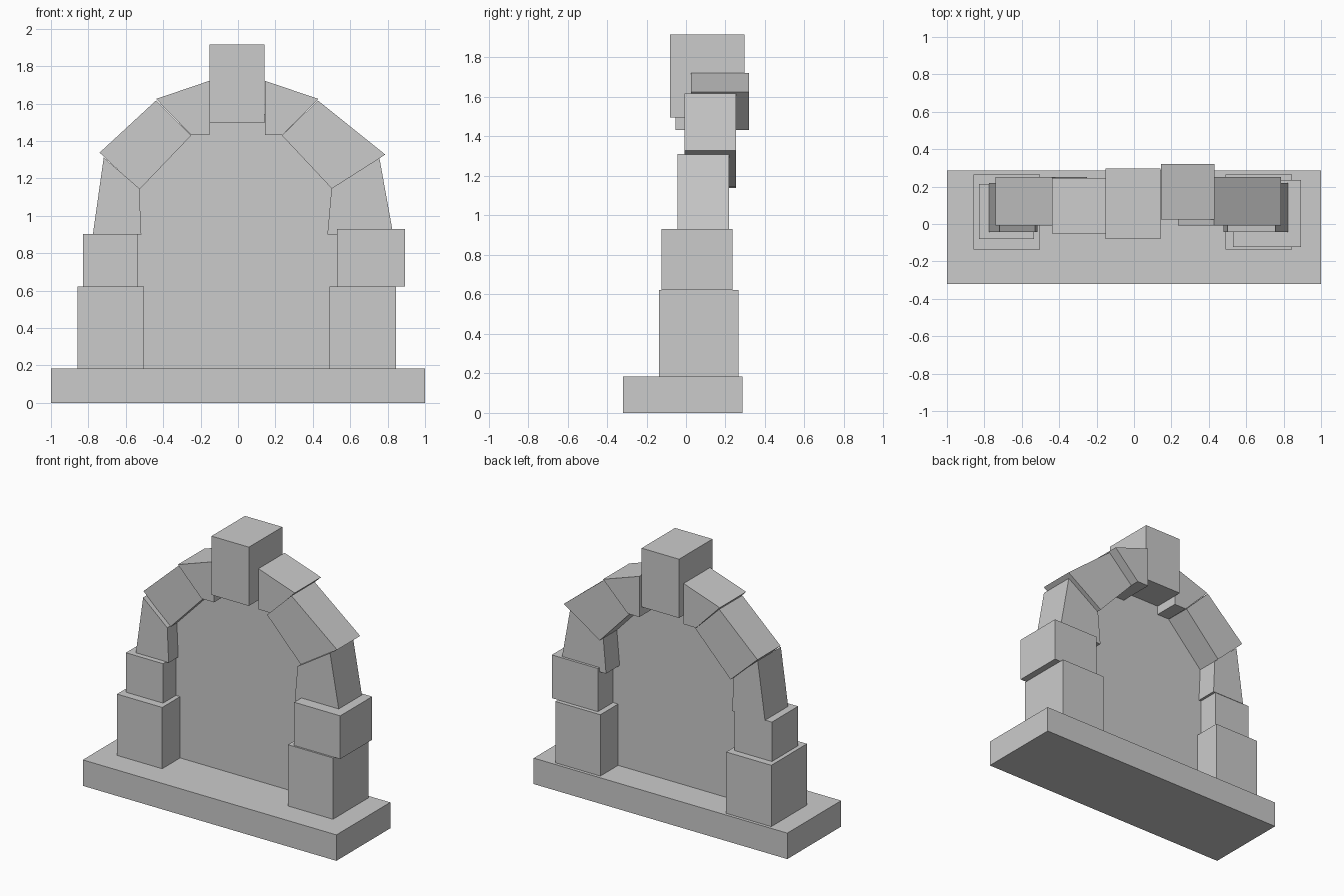
import bpy, bmesh


def prism(name, profile, y0, y1):
    """Extrude an x-z outline from y0 back to y1."""
    bm = bmesh.new()
    face = bm.faces.new([bm.verts.new((x, y0, z)) for x, z in profile])
    if y1 > y0:
        ext = bmesh.ops.extrude_face_region(bm, geom=[face])
        moved = [v for v in ext["geom"] if isinstance(v, bmesh.types.BMVert)]
        bmesh.ops.translate(bm, verts=moved, vec=(0, y1 - y0, 0))
        # make sure both caps exist
        bmesh.ops.holes_fill(bm, edges=bm.edges[:], sides=4)
        bmesh.ops.recalc_face_normals(bm, faces=bm.faces[:])
    mesh = bpy.data.meshes.new(name)
    bm.to_mesh(mesh)
    bm.free()
    obj = bpy.data.objects.new(name, mesh)
    bpy.context.collection.objects.link(obj)
    return obj


def block(name, x0, x1, y0, y1, z0, z1):
    return prism(name, [(x0, z0), (x1, z0), (x1, z1), (x0, z1)], y0, y1)


# Plinth and the two stacked piers
block("plinth", -1, 1, -0.32, 0.287, 0, 0.185)
block("left_pier_lower", -0.858, -0.502, -0.137, 0.265, 0.185, 0.622)
block("right_pier_lower", 0.49, 0.845, -0.137, 0.265, 0.185, 0.622)
block("left_pier_upper", -0.828, -0.535, -0.08, 0.215, 0.622, 0.903)
block("right_pier_upper", 0.53, 0.893, -0.124, 0.236, 0.622, 0.93)

# Tapered springer stones
prism("left_springer", [(-0.776, 0.9), (-0.517, 0.9), (-0.528, 1.147), (-0.718, 1.312)], -0.043, 0.218)
prism("right_springer", [(0.478, 0.9), (0.83, 0.9), (0.756, 1.31), (0.5, 1.147)], -0.043, 0.218)

# Haunch stones
prism("left_haunch", [(-0.74, 1.338), (-0.528, 1.14), (-0.25, 1.43), (-0.438, 1.617)], -0.008, 0.252)
prism("right_haunch", [(0.787, 1.328), (0.504, 1.143), (0.235, 1.43), (0.427, 1.617)], -0.008, 0.252)

# Crown stones either side of the keystone
prism("left_crown", [(-0.438, 1.625), (-0.25, 1.432), (-0.153, 1.432), (-0.153, 1.722)], -0.052, 0.245)
prism("right_crown", [(0.43, 1.625), (0.235, 1.432), (0.144, 1.432), (0.144, 1.722)], 0.025, 0.32)
block("keystone", -0.153, 0.142, -0.08, 0.297, 1.496, 1.915)

# Thin sheet closing the opening, its rim hidden inside the stones
prism("opening_panel", [(-0.62, 0.185), (0.6, 0.185), (0.6, 1.15), (0.3, 1.49),
                        (0.1, 1.56), (-0.1, 1.56), (-0.3, 1.49), (-0.6, 1.18)], 0.065, 0.065)
